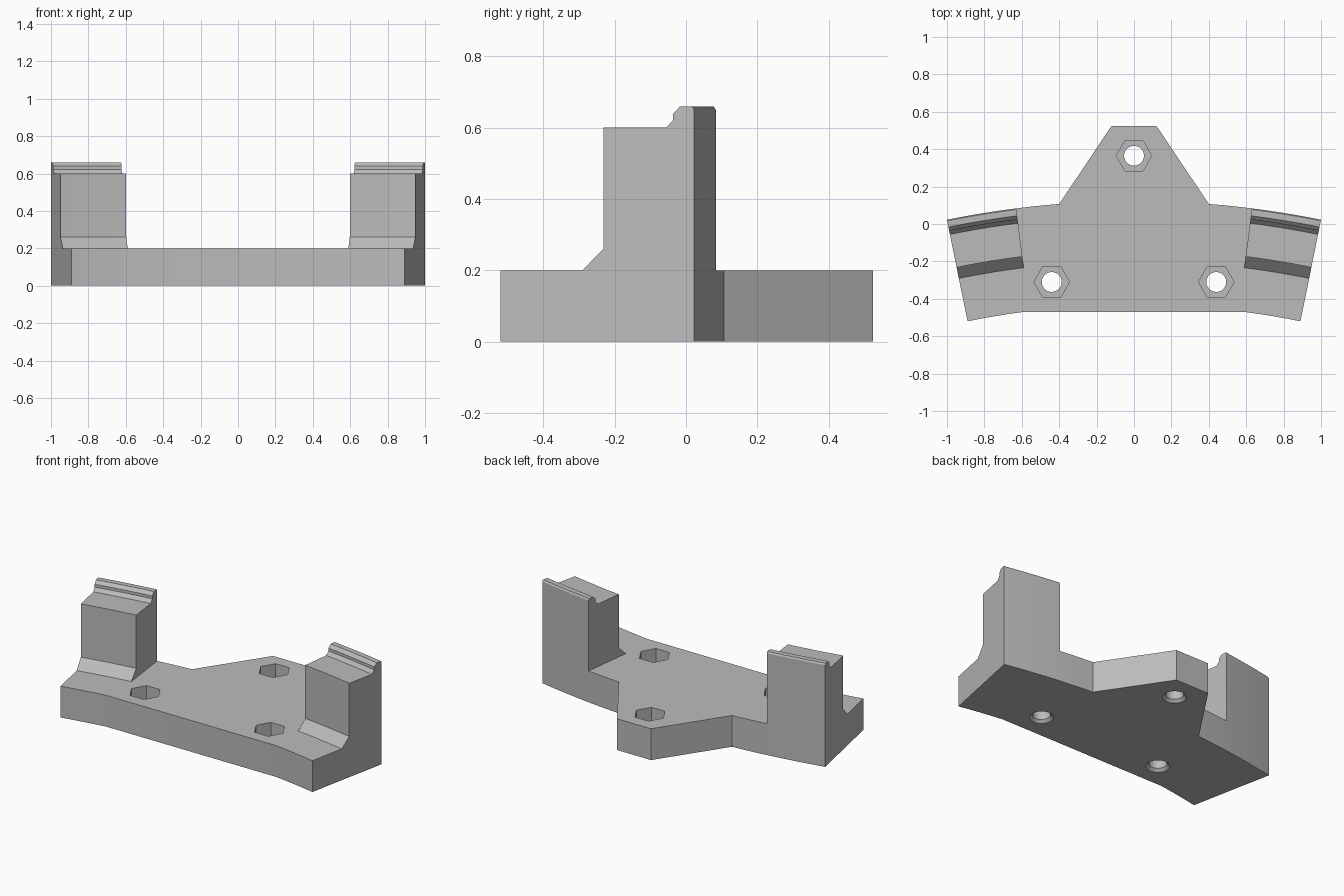
import bpy, bmesh, math

if "Cube" in bpy.data.objects:
    bpy.data.objects.remove(bpy.data.objects["Cube"])

R = 5.04                    # outer arc radius
CY = -4.917                 # arc centre on the y axis
R_IN = 4.486                # inner arc radius
BASE_H = 0.2
A_END = math.asin(1.0 / R)
A_POST = math.asin(0.63 / R)
A_BACK = math.asin(0.4 / R)
A_FRONT = math.asin(0.6 / R_IN)
STEPS = 8

grey = bpy.data.materials.new("light grey")
grey.diffuse_color = (0.5, 0.5, 0.5, 1)
grey.use_nodes = True
grey.node_tree.nodes["Principled BSDF"].inputs["Base Color"].default_value = grey.diffuse_color


def polar(r, a):
    return (r * math.sin(a), CY + r * math.cos(a))


def arc(r, a0, a1, n=STEPS):
    return [polar(r, a0 + (a1 - a0) * i / n) for i in range(n + 1)]


def loft(name, rings):
    """Solid through matching closed rings of points, capped at both ends."""
    bm = bmesh.new()
    vs = [[bm.verts.new(p) for p in ring] for ring in rings]
    n = len(vs[0])
    for a, b in zip(vs, vs[1:]):
        for i in range(n):
            j = (i + 1) % n
            bm.faces.new((a[i], a[j], b[j], b[i]))
    bm.faces.new(vs[0][::-1])
    bm.faces.new(vs[-1])
    bmesh.ops.recalc_face_normals(bm, faces=bm.faces[:])
    mesh = bpy.data.meshes.new(name)
    bm.to_mesh(mesh)
    bm.free()
    ob = bpy.data.objects.new(name, mesh)
    bpy.context.collection.objects.link(ob)
    mesh.materials.append(grey)
    return ob


def boolean(target, tool, operation):
    bpy.context.view_layer.objects.active = target
    mod = target.modifiers.new(operation.lower(), 'BOOLEAN')
    mod.operation = operation
    mod.solver = 'EXACT'
    mod.object = tool
    bpy.ops.object.modifier_apply(modifier=mod.name)
    bpy.data.objects.remove(tool, do_unlink=True)


def ring(x, y, r, z, n):
    return [(x + r * math.cos(math.tau * i / n), y + r * math.sin(math.tau * i / n), z)
            for i in range(n)]


# Base plate: curved wings with a tapered tab at the back
half = (arc(R_IN, A_FRONT, A_END)
        + arc(R, A_END, A_POST) + arc(R, A_POST, A_BACK)[1:]
        + [(0.12, 0.525)])
outline = half + [(-x, y) for x, y in reversed(half)]
bracket = loft("mounting_bracket", [[(x, y, z) for x, y in outline] for z in (0, BASE_H)])

# Upright posts: a lipped profile swept along each wing (radial offset, height)
profile = [(0, BASE_H), (0, 0.65), (-0.006, 0.66), (-0.04, 0.66), (-0.06, 0.64),
           (-0.06, 0.622), (-0.08, 0.6), (-0.26, 0.6), (-0.26, 0.26), (-0.32, BASE_H)]
for side in (-1, 1):
    rings = []
    for i in range(STEPS + 1):
        a = side * (A_END + (A_POST - A_END) * i / STEPS)
        rings.append([(*polar(R + d, a), z) for d, z in profile])
    boolean(bracket, loft("post", rings), 'UNION')

# Bolt holes with hexagonal nut pockets above and a chamfer below
for x, y in ((0, 0.365), (-0.44, -0.31), (0.44, -0.31)):
    hole = loft("bolt_hole", [ring(x, y, r, z, 32) for r, z in
                              ((0.08, -0.01), (0.053, 0.017), (0.053, 0.3))])
    boolean(bracket, hole, 'DIFFERENCE')
    pocket = loft("nut_pocket", [ring(x, y, 0.095, z, 6) for z in (0.09, 0.3)])
    boolean(bracket, pocket, 'DIFFERENCE')

# Smooth curved walls, crisp edges elsewhere
bpy.ops.object.select_all(action='DESELECT')
bracket.select_set(True)
bpy.context.view_layer.objects.active = bracket
bpy.ops.object.shade_smooth_by_angle(angle=math.radians(20))
